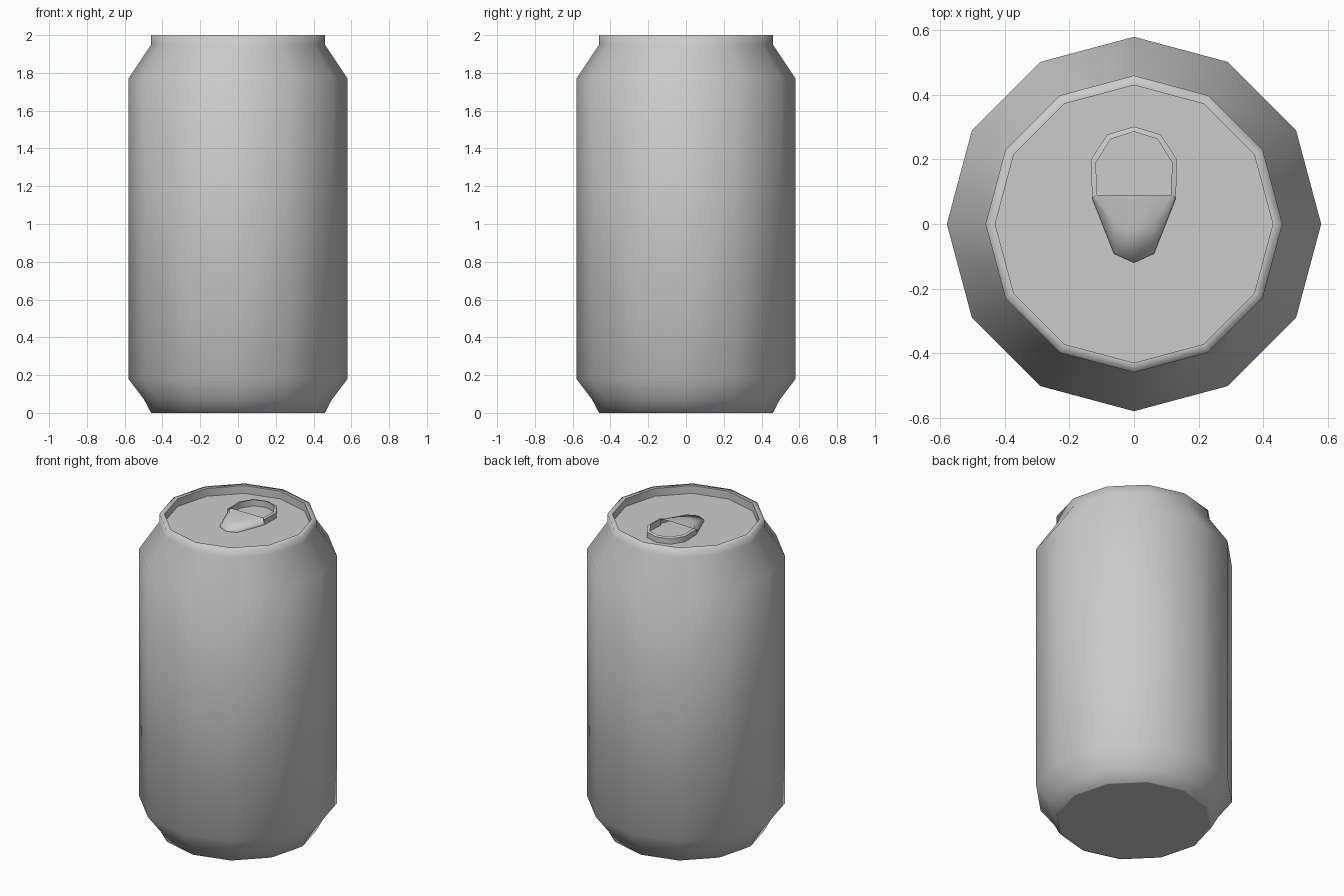
import bpy
import math

cube = bpy.data.objects.get("Cube")
if cube:
    bpy.data.objects.remove(cube, do_unlink=True)

SIDES = 12
LID_Z, TAB_Z = 1.95, 1.99

metal = bpy.data.materials.new("light_grey_metal")
metal.use_nodes = True
GREY = (0.6, 0.6, 0.6, 1)
metal.diffuse_color = GREY
metal.node_tree.nodes["Principled BSDF"].inputs["Base Color"].default_value = GREY


def make(name, verts, faces, angle=None):
    mesh = bpy.data.meshes.new(name)
    mesh.from_pydata(verts, [], faces)
    mesh.materials.append(metal)
    obj = bpy.data.objects.new(name, mesh)
    bpy.context.collection.objects.link(obj)
    if angle is not None:
        bpy.ops.object.select_all(action='DESELECT')
        obj.select_set(True)
        bpy.context.view_layer.objects.active = obj
        bpy.ops.object.shade_smooth_by_angle(angle=math.radians(angle))
    return obj


def loft(name, rows, closed, angle):
    """Join rows of equal length with quads."""
    n = len(rows[0])
    faces = []
    for r in range(len(rows) - 1):
        for i in range(n if closed else n - 1):
            j = (i + 1) % n
            a, b = r * n, (r + 1) * n
            faces.append((a + i, a + j, b + j, b + i))
    return make(name, [p for row in rows for p in row], faces, angle)


def ring(radius, z):
    return [(radius * math.cos(k * math.tau / SIDES),
             radius * math.sin(k * math.tau / SIDES), z) for k in range(SIDES)]


def at(points, z):
    return [(x, y, z) for x, y in points]


# Can wall with tapered ends and rolled rim
profile = [(0.445, 0), (0.46, 0), (0.497, 0.07), (0.58, 0.18),
           (0.58, 1.77), (0.46, 1.95), (0.46, 2), (0.43, 2)]
loft("can_body", [ring(r, z) for r, z in profile], True, 100)

# Inside of the rim, lid and base
loft("rim_inner_wall", [ring(0.43, 2), ring(0.43, LID_Z)], True, 40)
make("lid", ring(0.43, LID_Z), [tuple(range(SIDES))])
make("base", ring(0.445, 0), [tuple(reversed(range(SIDES)))])

# Pull tab: raised lip round the opening at the back
outer = [(0.13, 0.08), (0.133, 0.2), (0.083, 0.277), (0, 0.302)]
inner = [(0.115, 0.09), (0.118, 0.19), (0.073, 0.263), (0, 0.286)]
outer += [(-x, y) for x, y in reversed(outer[:-1])]
inner += [(-x, y) for x, y in reversed(inner[:-1])]
loft("tab_lip", [at(outer, LID_Z), at(outer, TAB_Z - 0.005),
                 at(inner, TAB_Z), at(inner, LID_Z)], False, 70)

# Pull tab: rounded nose sloping down to the front, open at the back
nose = [(-0.13, 0.08), (-0.062, -0.092), (0, -0.12), (0.062, -0.092), (0.13, 0.08)]
crest = [(x, 0.09) for x in (-0.115, -0.06, 0, 0.06, 0.115)]
middle = [((a + c) / 2, (b + d) / 2) for (a, b), (c, d) in zip(nose, crest)]
loft("tab_nose", [at(nose, LID_Z), at(nose, LID_Z + 0.012),
                  at(middle, TAB_Z - 0.008), at(crest, TAB_Z)], False, 100)
